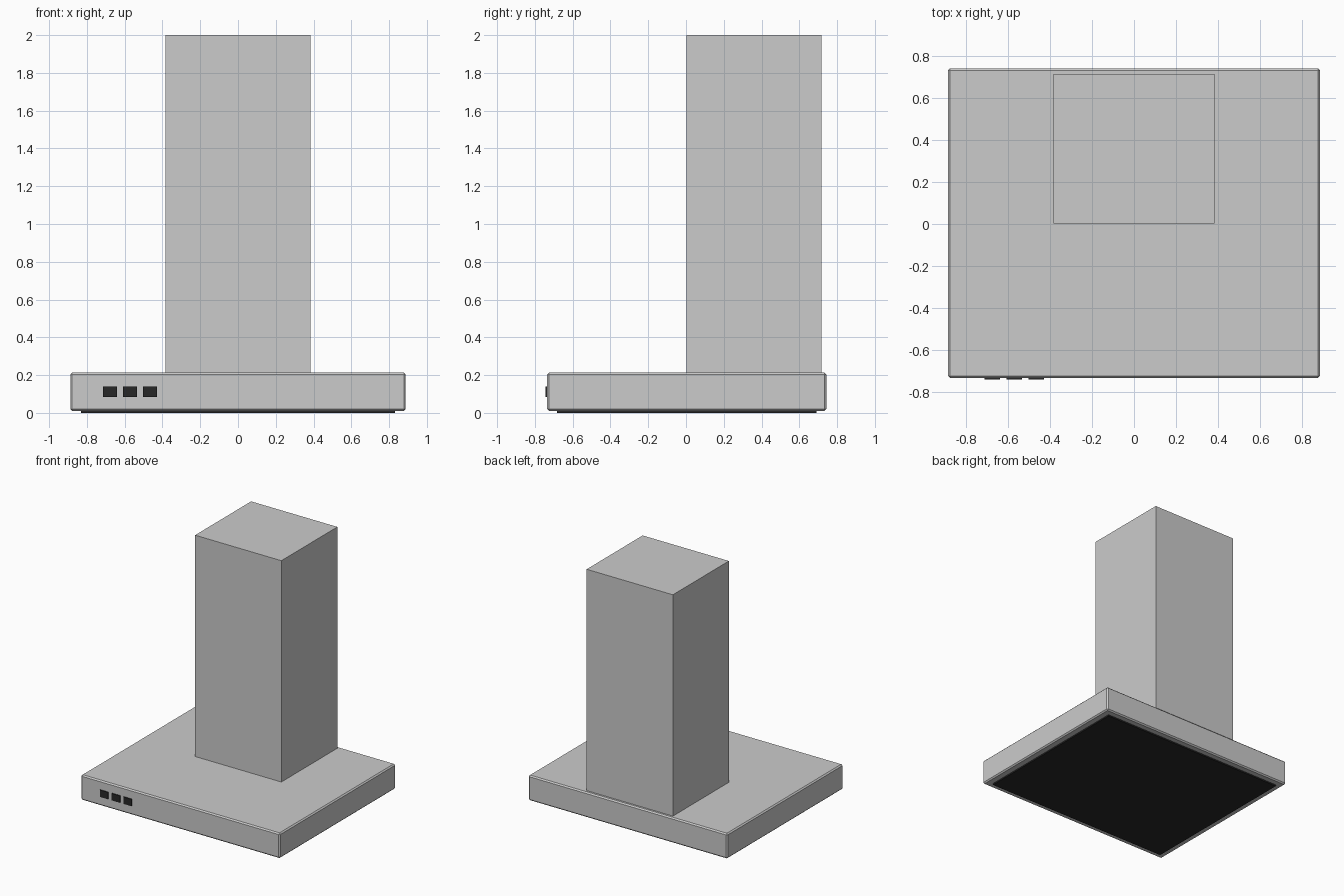
import bpy

if "Cube" in bpy.data.objects:
    bpy.data.objects.remove(bpy.data.objects["Cube"])

black = bpy.data.materials.new("black")
black.diffuse_color = (0.02, 0.02, 0.02, 1)
black.use_nodes = True
black.node_tree.nodes["Principled BSDF"].inputs["Base Color"].default_value = black.diffuse_color


def box(name, lo, hi, bevel=0, mat=None):
    """Axis-aligned box between two corners, with an optional chamfer."""
    bpy.ops.mesh.primitive_cube_add(size=1, location=[(a + b) / 2 for a, b in zip(lo, hi)])
    ob = bpy.context.object
    ob.name = name
    ob.scale = [b - a for a, b in zip(lo, hi)]
    bpy.ops.object.transform_apply(location=False, rotation=False, scale=True)
    if bevel:
        mod = ob.modifiers.new("chamfer", 'BEVEL')
        mod.width = bevel
        mod.segments = 1
    if mat:
        ob.data.materials.append(mat)
    return ob


# Wide hood body with chamfered edges
box("hood_canopy", (-0.888, -0.735, 0.011), (0.888, 0.743, 0.214), bevel=0.01)

# Chimney duct at the back
box("chimney", (-0.385, 0.003, 0.205), (0.385, 0.717, 2.0))

# Filter panel underneath
box("filter_panel", (-0.832, -0.682, 0.0), (0.832, 0.69, 0.02), mat=black)

# Three control buttons on the front
for i in range(3):
    x = -0.677 + i * 0.105
    box(f"button_{i + 1}", (x - 0.037, -0.743, 0.085), (x + 0.037, -0.725, 0.141), mat=black)
